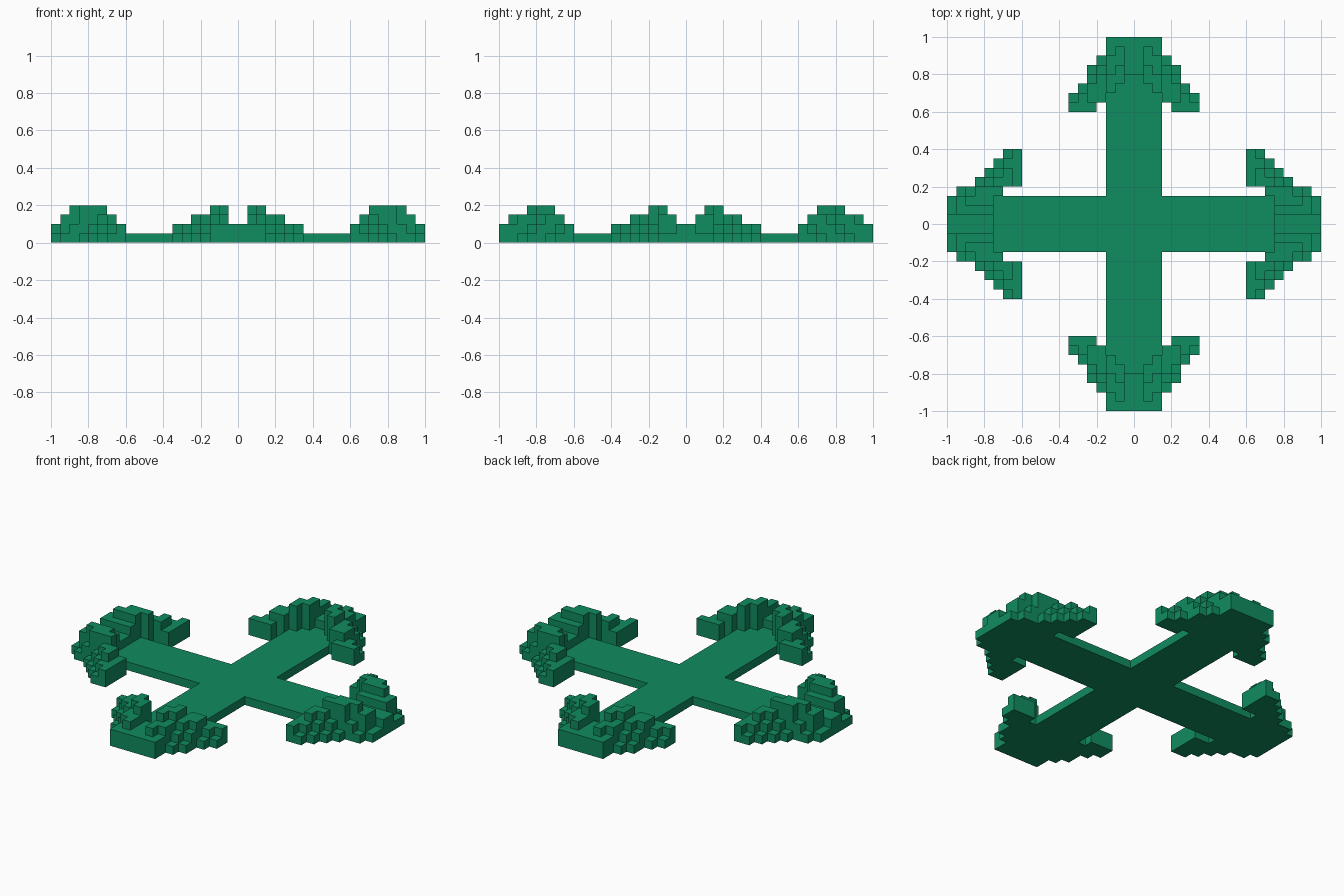
import bpy, bmesh, math
from mathutils import Vector

if "Cube" in bpy.data.objects:
    bpy.data.objects.remove(bpy.data.objects["Cube"], do_unlink=True)

U = 0.05  # edge length of one block

green = bpy.data.materials.new("emerald green")
GREEN = (0.005, 0.265, 0.118, 1.0)
green.diffuse_color = GREEN
green.use_nodes = True
green.node_tree.nodes["Principled BSDF"].inputs["Base Color"].default_value = GREEN

# Each column runs outward along the arm: (first block, block heights).
# Columns step sideways from the arm's centre line.
LONG_HEAD = [(16, "2222"), (15, "44332"), (14, "443322"), (13, "33321"),
             (12, "23321"), (12, "221"), (12, "21")]
WIDE_HEAD = [(15, "22222"), (15, "33331"), (15, "44431"), (14, "44421"),
             (12, "23321"), (12, "2321"), (12, "221"), (12, "21")]


def head_cells(columns, along_y, sign):
    """Height of every block column in one arrow head, mirrored about its arm."""
    cells = {}
    for side, (start, heights) in enumerate(columns):
        for i, h in enumerate(heights):
            out = start + i if sign > 0 else -start - i - 1
            for s in (side, -side - 1):
                cells[(s, out) if along_y else (out, s)] = int(h)
    return cells


parts = {
    "back_arrow_head": head_cells(LONG_HEAD, True, 1),
    "front_arrow_head": head_cells(LONG_HEAD, True, -1),
    "left_arrow_head": head_cells(WIDE_HEAD, False, 1),
    "right_arrow_head": head_cells(WIDE_HEAD, False, -1),
}
height = {}
for cells in parts.values():
    height.update(cells)

# Flat cross fills the arms between the heads
cross = {}
for a in range(-20, 20):
    for b in range(-3, 3):
        for key in ((a, b), (b, a)):
            if key not in height:
                cross[key] = 1
parts["flat_cross"] = cross
height.update(cross)


def build_part(name, cells):
    """Make tops, undersides and exposed walls, then merge coplanar faces."""
    bm = bmesh.new()

    def quad(corners, normal):
        face = bm.faces.new([bm.verts.new(Vector(c) * U) for c in corners])
        face.normal_update()
        if face.normal.dot(Vector(normal)) < 0:
            face.normal_flip()

    for (x, y), h in cells.items():
        for z, n in ((h, 1), (0, -1)):
            quad([(x, y, z), (x + 1, y, z), (x + 1, y + 1, z), (x, y + 1, z)], (0, 0, n))
        for dx, dy in ((1, 0), (-1, 0), (0, 1), (0, -1)):
            for z in range(height.get((x + dx, y + dy), 0), h):
                if dx:
                    p = x + (dx > 0)
                    a, b = (p, y), (p, y + 1)
                else:
                    p = y + (dy > 0)
                    a, b = (x, p), (x + 1, p)
                quad([(*a, z), (*b, z), (*b, z + 1), (*a, z + 1)], (dx, dy, 0))
    bmesh.ops.remove_doubles(bm, verts=bm.verts, dist=0.001)
    bmesh.ops.dissolve_limit(bm, angle_limit=math.radians(1),
                             verts=bm.verts, edges=bm.edges)
    mesh = bpy.data.meshes.new(name)
    bm.to_mesh(mesh)
    bm.free()
    mesh.materials.append(green)
    obj = bpy.data.objects.new(name, mesh)
    bpy.context.collection.objects.link(obj)


for part_name, part_cells in parts.items():
    build_part(part_name, part_cells)
